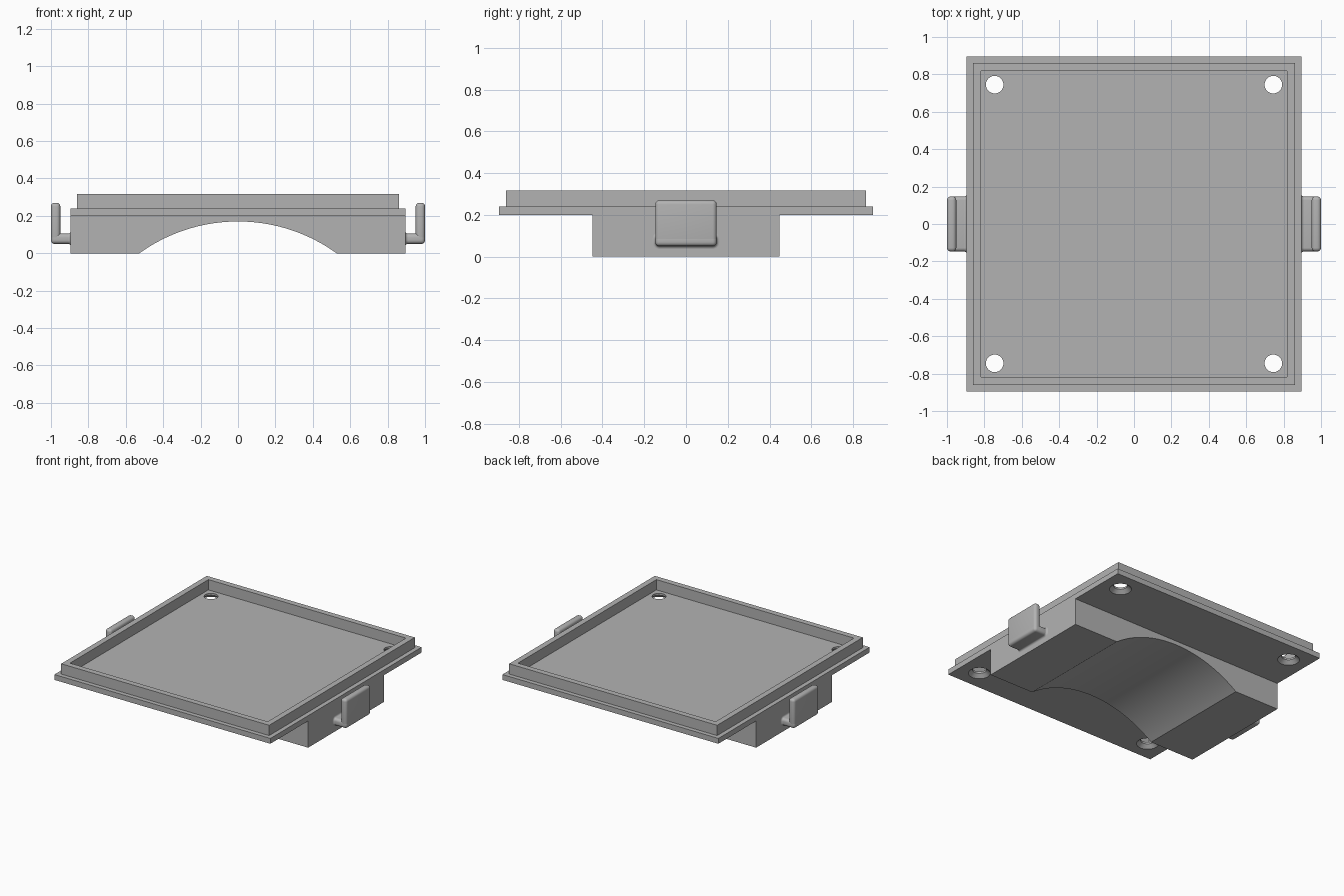
import bpy, bmesh, math
from mathutils import Matrix, Vector

cube = bpy.data.objects.get("Cube")
if cube:
    bpy.data.objects.remove(cube, do_unlink=True)

grey = bpy.data.materials.new("plain grey")
grey.use_nodes = True
colour = (0.45, 0.45, 0.45, 1)
grey.diffuse_color = colour
grey.node_tree.nodes["Principled BSDF"].inputs["Base Color"].default_value = colour

HALF = 0.895       # half width of the plate
BASE = 0.2         # underside of the plate


def finish(name, bm):
    """Turn a bmesh into a named grey object with sharp edges kept."""
    bmesh.ops.recalc_face_normals(bm, faces=bm.faces)
    mesh = bpy.data.meshes.new(name)
    bm.to_mesh(mesh)
    bm.free()
    mesh.materials.append(grey)
    obj = bpy.data.objects.new(name, mesh)
    bpy.context.collection.objects.link(obj)
    return obj


def smooth(obj):
    bpy.ops.object.select_all(action='DESELECT')
    obj.select_set(True)
    bpy.context.view_layer.objects.active = obj
    bpy.ops.object.shade_smooth_by_angle(angle=math.radians(30))


def add_box(bm, low, high):
    low, high = Vector(low), Vector(high)
    matrix = Matrix.Translation((low + high) / 2) @ Matrix.Diagonal((*(high - low), 1))
    return bmesh.ops.create_cube(bm, size=1, matrix=matrix)["verts"]


def add_rounded_box(bm, low, high, radius):
    verts = add_box(bm, low, high)
    edges = list({e for v in verts for e in v.link_edges})
    bmesh.ops.bevel(bm, geom=edges, offset=radius, segments=5, profile=0.5, affect='EDGES')


def skin(bm, rings):
    """Join rings of points into a closed solid."""
    loops = [[bm.verts.new(p) for p in ring] for ring in rings]
    n = len(loops[0])
    for a, b in zip(loops, loops[1:]):
        for i in range(n):
            j = (i + 1) % n
            bm.faces.new((a[i], a[j], b[j], b[i]))
    bm.faces.new(loops[0])
    bm.faces.new(loops[-1])


# Tray: flange plate with a stepped-in raised rim around a flat floor
bm = bmesh.new()
add_box(bm, (-HALF, -HALF, BASE), (HALF, HALF, 0.24))
top = max(bm.faces, key=lambda f: f.calc_center_median().z)
for inset, lift in ((0.033, 0.077), (0.043, -0.077)):
    bmesh.ops.inset_region(bm, faces=[top], thickness=inset, use_even_offset=True)
    top = bmesh.ops.extrude_discrete_faces(bm, faces=[top])["faces"][0]
    bmesh.ops.translate(bm, verts=top.verts, vec=(0, 0, lift))
tray = finish("tray", bm)

# Countersunk corner holes, wide on the underside
bm = bmesh.new()
for sx in (-1, 1):
    for sy in (-1, 1):
        rings = []
        for r, z in ((0.075, 0.17), (0.075, BASE), (0.047, 0.226), (0.047, 0.3)):
            rings.append([(sx * 0.745 + r * math.cos(a), sy * 0.745 + r * math.sin(a), z)
                          for a in (math.tau * i / 40 for i in range(40))])
        skin(bm, rings)
cutter = finish("hole_cutter", bm)
cutter.hide_render = True
cut = tray.modifiers.new("holes", 'BOOLEAN')
cut.operation = 'DIFFERENCE'
cut.solver = 'EXACT'
cut.object = cutter
bpy.context.view_layer.objects.active = tray
bpy.ops.object.modifier_apply(modifier=cut.name)
bpy.data.objects.remove(cutter, do_unlink=True)
smooth(tray)

# Saddle block under the tray, hollowed by a shallow arch
half_chord, rise = 0.527, 0.17
radius = (half_chord ** 2 + rise ** 2) / (2 * rise)
sweep = math.asin(half_chord / radius)
profile = [(-HALF, BASE), (-HALF, 0)]
for i in range(49):
    a = sweep * (i / 24 - 1)
    profile.append((radius * math.sin(a), max(0, rise - radius + radius * math.cos(a))))
profile += [(HALF, 0), (HALF, BASE)]
bm = bmesh.new()
skin(bm, [[(x, y, z) for x, z in profile] for y in (-0.448, 0.448)])
smooth(finish("saddle_block", bm))


def rounded_rect(x, grow):
    """Outline of the clip arm at x, enlarged by grow."""
    r = 0.02 + grow
    points = []
    for k, (sy, sz) in enumerate(((1, 1), (-1, 1), (-1, -1), (1, -1))):
        for i in range(6):
            a = math.pi / 2 * (k + i / 5)
            points.append((x, sy * 0.127 + r * math.cos(a),
                           0.0775 + sz * 0.0075 + r * math.sin(a)))
    return points


# Side clips: a short arm with a filleted root and an upright lip
for name, side in (("left_clip", 1), ("right_clip", -1)):
    bm = bmesh.new()
    add_rounded_box(bm, (0.87, -0.147, 0.05), (1.0, 0.147, 0.105), 0.02)
    add_rounded_box(bm, (0.95, -0.147, 0.05), (1.0, 0.147, 0.27), 0.02)
    fillet = 0.013
    skin(bm, [rounded_rect(HALF + fillet * (1 - math.cos(a)), fillet * (1 - math.sin(a)))
              for a in (math.pi / 2 * i / 5 for i in range(6))])
    if side < 0:
        bmesh.ops.scale(bm, verts=bm.verts, vec=(-1, 1, 1))
    smooth(finish(name, bm))
